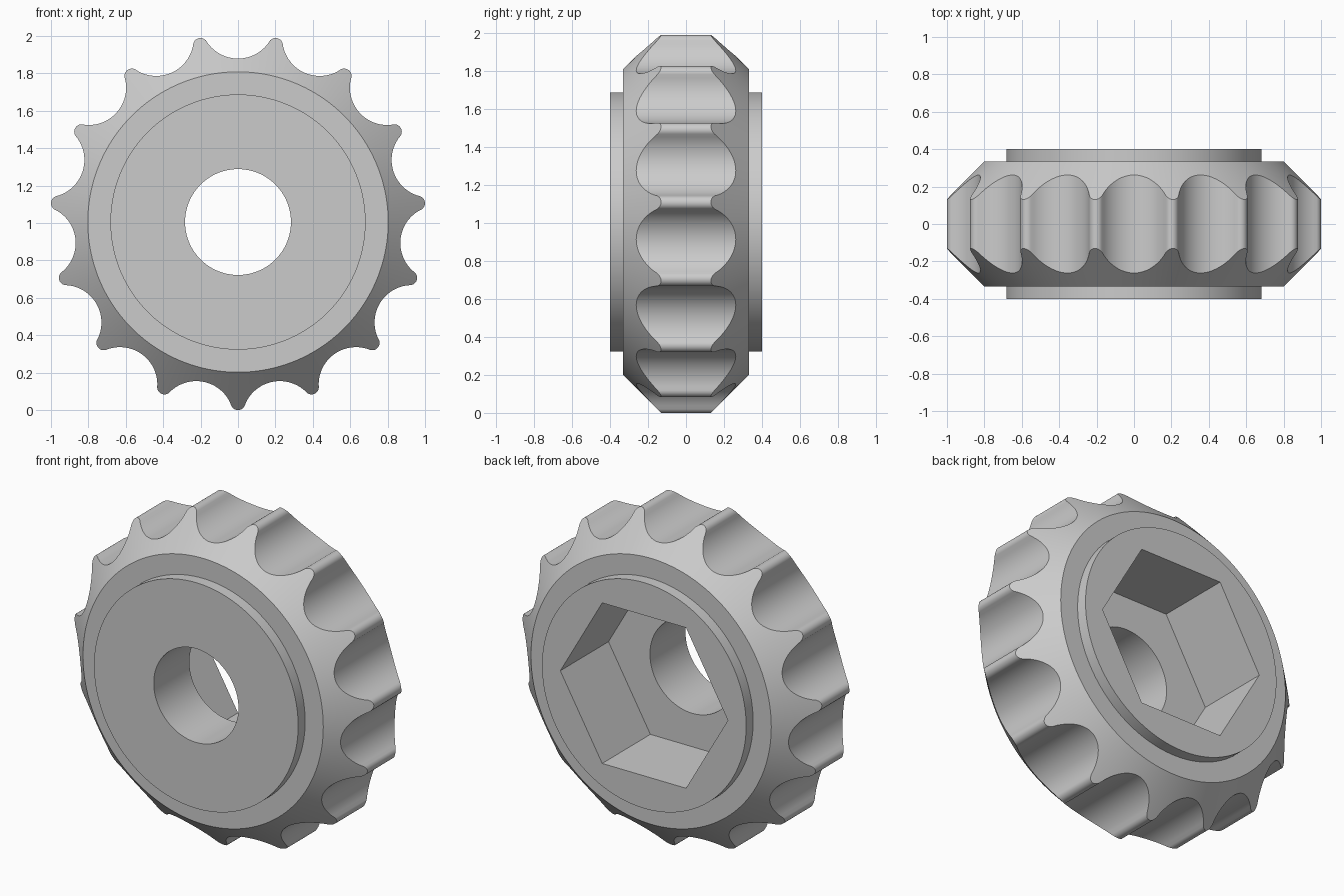
import bpy, bmesh, math

if "Cube" in bpy.data.objects:
    bpy.data.objects.remove(bpy.data.objects["Cube"])

TEETH = 15
TIP_R, TIP_C = 0.04, 0.965       # rounded tooth tip: radius, centre distance
CUT_R, CUT_C = 0.20, 1.074       # scallop between teeth: radius, centre distance
CENTRE_Z = TIP_C + TIP_R
HOLE_R, HUB_R, FACE_R = 0.283, 0.682, 0.803
HUB_Y, FACE_Y, FLOOR_Y = 0.40, 0.333, -0.06
HEX_R = 0.56                     # hex socket corner radius
STEPS = 720
PITCH = 2 * math.pi / TEETH

# Angle from tooth axis where tip arc meets scallop arc
half = PITCH / 2
k = CUT_R / (CUT_R + TIP_R)
tx = k * TIP_C * math.sin(half)
tz = CUT_C + k * (TIP_C * math.cos(half) - CUT_C)
MEET = half - math.atan2(tx, tz)


def rim_radius(a):
    """Outer radius of the toothed outline at angle a (one tooth points down)."""
    t = (a + math.pi / 2 + half) % PITCH - half
    if abs(t) <= MEET:
        return TIP_C * math.cos(t) + math.sqrt(TIP_R**2 - (TIP_C * math.sin(t))**2)
    t = half - abs(t)
    return CUT_C * math.cos(t) - math.sqrt(CUT_R**2 - (CUT_C * math.sin(t))**2)


def hex_radius(a):
    t = a % (math.pi / 3) - math.pi / 6
    return HEX_R * math.cos(math.pi / 6) / math.cos(t)


def section(a):
    """Closed (radius, y) section: hub, chamfered rim, hex socket, bore."""
    r, h = rim_radius(a), hex_radius(a)
    edge = FACE_Y + FACE_R - r   # 45 degree chamfer
    return [(HOLE_R, -HUB_Y), (HUB_R, -HUB_Y), (HUB_R, -FACE_Y), (FACE_R, -FACE_Y),
            (r, -edge), (r, edge),
            (FACE_R, FACE_Y), (HUB_R, FACE_Y), (HUB_R, HUB_Y),
            (h, HUB_Y), (h, FLOOR_Y), (HOLE_R, FLOOR_Y)]


# Sweep the section around the y axis
bm = bmesh.new()
rings = []
for i in range(STEPS):
    a = 2 * math.pi * i / STEPS
    rings.append([bm.verts.new((r * math.cos(a), y, CENTRE_Z + r * math.sin(a)))
                  for r, y in section(a)])
for i in range(STEPS):
    p, q = rings[i], rings[(i + 1) % STEPS]
    for j in range(len(p)):
        n = (j + 1) % len(p)
        bm.faces.new((p[j], p[n], q[n], q[j]))
bmesh.ops.recalc_face_normals(bm, faces=bm.faces)

mesh = bpy.data.meshes.new("scalloped_knob")
bm.to_mesh(mesh)
bm.free()
knob = bpy.data.objects.new("scalloped_knob", mesh)
bpy.context.collection.objects.link(knob)

grey = bpy.data.materials.new("light_grey")
grey.diffuse_color = (0.6, 0.6, 0.6, 1)
grey.use_nodes = True
grey.node_tree.nodes["Principled BSDF"].inputs["Base Color"].default_value = grey.diffuse_color
mesh.materials.append(grey)

bpy.context.view_layer.objects.active = knob
knob.select_set(True)
bpy.ops.object.shade_smooth_by_angle(angle=math.radians(30))
